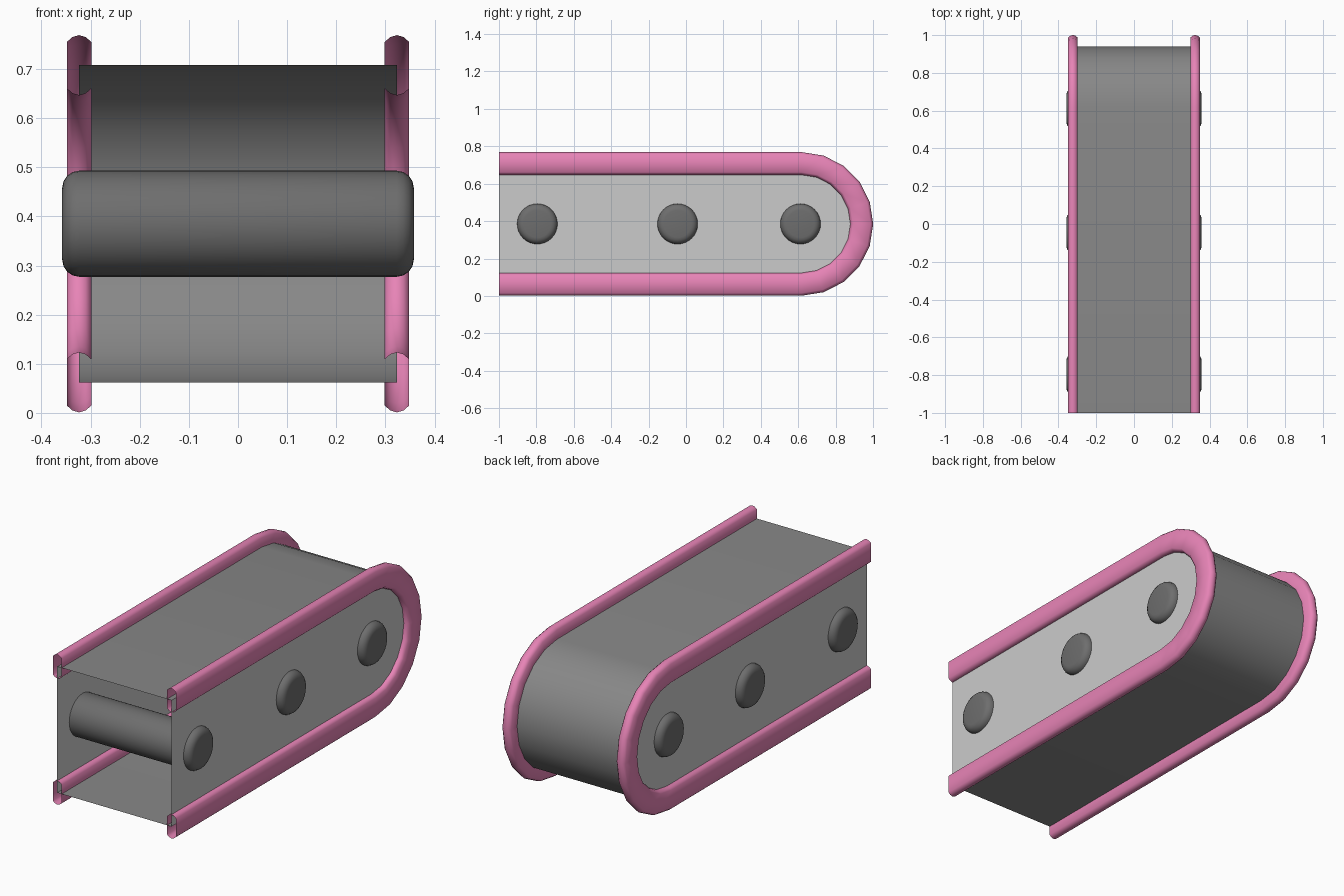
import bpy, bmesh, math

if "Cube" in bpy.data.objects:
    bpy.data.objects.remove(bpy.data.objects["Cube"])

ZC, YC, R = 0.385, 0.617, 0.323   # centre height, arc centre, path radius
HALF_W = 0.3235                   # side plate position
ARC = 10                          # facets round the end


def material(name, *rgb):
    m = bpy.data.materials.new(name)
    m.diffuse_color = (*rgb, 1)
    m.use_nodes = True
    m.node_tree.nodes["Principled BSDF"].inputs["Base Color"].default_value = m.diffuse_color
    return m


pink = material("pink_rail", 0.80, 0.23, 0.47)
light = material("light_grey_plate", 0.80, 0.80, 0.80)
dark = material("dark_grey_belt", 0.245, 0.245, 0.245)
darker = material("darker_grey_pin", 0.155, 0.155, 0.155)


def path(r):
    """U-shaped path (y, z) with an open front at y = -1."""
    pts = [(-1.0, ZC + r)]
    for i in range(ARC + 1):
        a = math.pi * i / ARC
        pts.append((YC + r * math.sin(a), ZC + r * math.cos(a)))
    return pts + [(-1.0, ZC - r)]


def finish(name, bm, mats, angle=30):
    bmesh.ops.recalc_face_normals(bm, faces=bm.faces)
    me = bpy.data.meshes.new(name)
    bm.to_mesh(me)
    bm.free()
    ob = bpy.data.objects.new(name, me)
    bpy.context.collection.objects.link(ob)
    for m in mats:
        me.materials.append(m)
    bpy.ops.object.select_all(action='DESELECT')
    ob.select_set(True)
    bpy.context.view_layer.objects.active = ob
    bpy.ops.object.shade_smooth_by_angle(angle=math.radians(angle))
    return ob


# Housing: dark wrapped sheet plus two light side plates, open at the front
bm = bmesh.new()
left, right = [[bm.verts.new((x, y, z)) for y, z in path(R)] for x in (-HALF_W, HALF_W)]
for i in range(len(left) - 1):
    bm.faces.new((left[i], left[i + 1], right[i + 1], right[i]))
for loop in (left, right):
    bm.faces.new(loop).material_index = 1
finish("housing_shell", bm, [dark, light])

# Rails: flattened hollow section (x offset, radial offset) swept along the edge
half = [(0.025, 0.047), (0.0135, 0.057), (0, 0.061), (-0.0135, 0.057), (-0.025, 0.047)]
section = half + [(-x, -d) for x, d in half]
for side, s in (("left", -1), ("right", 1)):
    bm = bmesh.new()
    lines = [[bm.verts.new((s * HALF_W + x, y, z)) for y, z in path(R + d)] for x, d in section]
    for j, a in enumerate(lines):
        b = lines[(j + 1) % len(lines)]
        for i in range(len(a) - 1):
            bm.faces.new((a[i], a[i + 1], b[i + 1], b[i]))
    finish(side + "_rail", bm, [pink], angle=60)

# Cross pins: rounded-end cylinders running through both plates
RP, HL, BV = 0.108, 0.358, 0.035
for name, y in (("front", -0.795), ("middle", -0.045), ("back", 0.612)):
    bm = bmesh.new()
    bmesh.ops.create_cone(bm, cap_ends=True, segments=32, radius1=RP, radius2=RP, depth=2 * HL)
    rims = [e for e in bm.edges if abs(e.verts[0].co.z - e.verts[1].co.z) < 1e-5]
    bmesh.ops.bevel(bm, geom=rims, offset=BV, segments=4, profile=0.5, affect='EDGES')
    for v in bm.verts:
        x, yy, z = v.co
        v.co = (z, y + yy, ZC + x)
    finish(name + "_pin", bm, [darker], angle=40)
